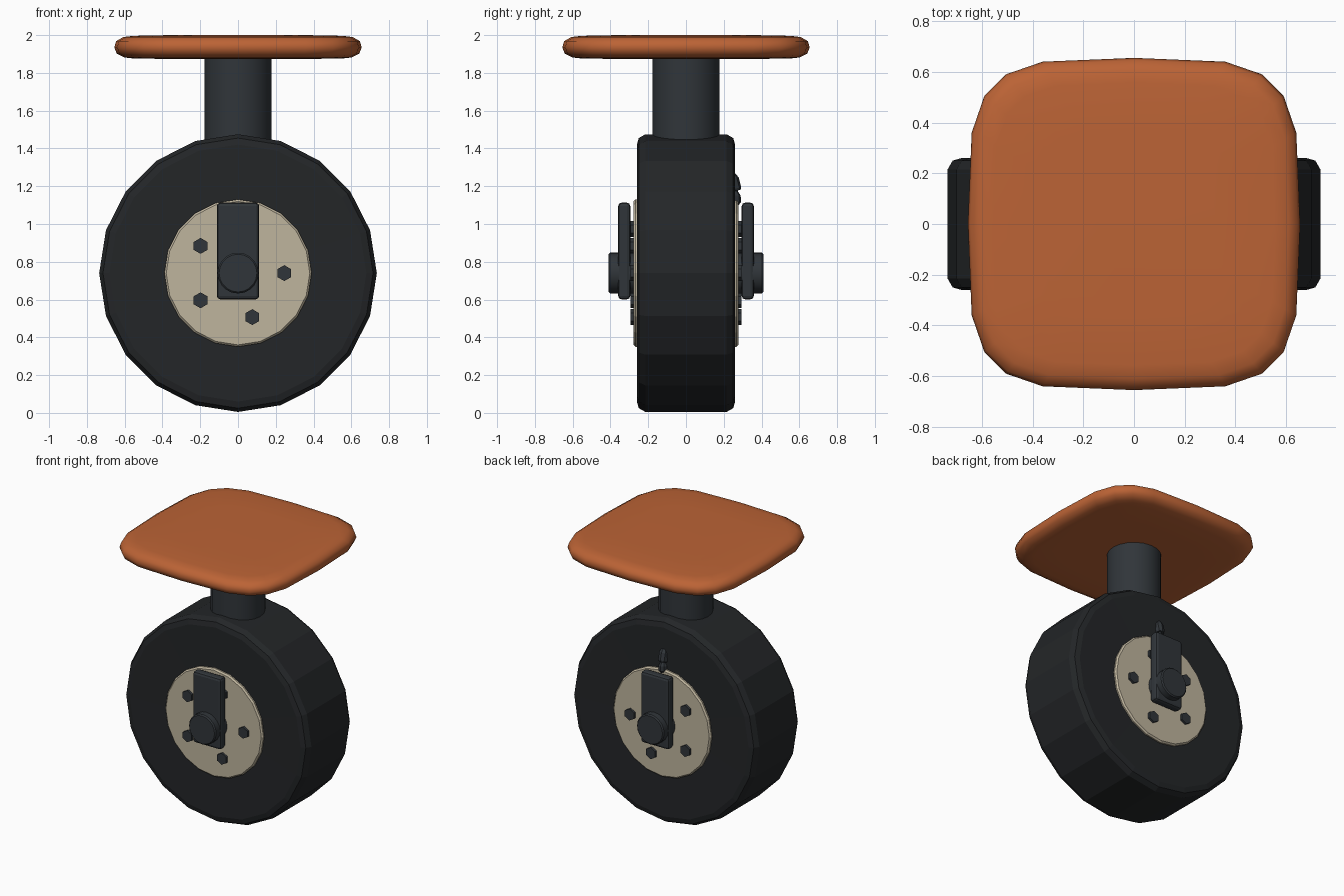
import bpy, bmesh, math
from mathutils import Matrix, Vector

if "Cube" in bpy.data.objects:
    bpy.data.objects.remove(bpy.data.objects["Cube"])

CZ = 0.74  # wheel centre height


def material(name, rgb):
    m = bpy.data.materials.new(name)
    m.diffuse_color = (*rgb, 1)
    m.use_nodes = True
    m.node_tree.nodes["Principled BSDF"].inputs["Base Color"].default_value = m.diffuse_color
    return m


ORANGE = material("orange paint", (0.50, 0.125, 0.036))
METAL = material("dark metal", (0.030, 0.036, 0.042))
RUBBER = material("rubber", (0.017, 0.019, 0.021))
CREAM = material("cream paint", (0.52, 0.46, 0.34))


def skin(name, loops, mat, smooth=None):
    """Bridge equal-length loops of points and cap both ends."""
    bm = bmesh.new()
    rings = [[bm.verts.new(p) for p in loop] for loop in loops]
    n = len(rings[0])
    for a, b in zip(rings, rings[1:]):
        for i in range(n):
            j = (i + 1) % n
            bm.faces.new((a[i], a[j], b[j], b[i]))
    bm.faces.new(rings[0])
    bm.faces.new(rings[-1])
    bmesh.ops.recalc_face_normals(bm, faces=bm.faces)
    me = bpy.data.meshes.new(name)
    bm.to_mesh(me)
    bm.free()
    me.materials.append(mat)
    ob = bpy.data.objects.new(name, me)
    bpy.context.collection.objects.link(ob)
    if smooth:
        bpy.ops.object.select_all(action='DESELECT')
        ob.select_set(True)
        bpy.context.view_layer.objects.active = ob
        bpy.ops.object.shade_smooth_by_angle(angle=math.radians(smooth))
    return ob


def lathe(name, profile, sides, mat, start, axis, smooth=None):
    """Revolve (radius, distance) points about an axis from start."""
    axis = Vector(axis).normalized()
    u = Vector((1, 0, 0))
    v = axis.cross(u)
    loops = []
    for r, d in profile:
        loops.append([Vector(start) + axis * d
                      + r * (u * math.sin(t) + v * math.cos(t))
                      for t in (2 * math.pi * i / sides for i in range(sides))])
    return skin(name, loops, mat, smooth)


def both(half):
    """Mirror a half profile to the other end."""
    return [(r, -d) for r, d in half] + [(r, d) for r, d in reversed(half)]


# mounting plate: rounded square in soft-edged layers
quarter = [(0.655, 0), (0.64, 0.36), (0.59, 0.505), (0.505, 0.59), (0.36, 0.64)]
outline = [Matrix.Rotation(k * math.pi / 2, 3, 'Z') @ Vector((x, y, 0))
           for k in range(4) for x, y in quarter]
layers = [(0.55, 1.874), (0.84, 1.876), (0.92, 1.882), (0.98, 1.902),
          (1.0, 1.935), (0.985, 1.968), (0.93, 1.989), (0.85, 1.996), (0.55, 2.0)]
skin("mounting_plate", [[(p.x * s, p.y * s, z) for p in outline]
                        for s, z in layers], ORANGE, 60)

# swivel post
lathe("swivel_post", [(0.178, 0), (0.178, 0.52)], 20, METAL,
      (0, 0, 1.38), (0, 0, 1), 30)

# tyre, hub and axle share the wheel axis
centre, Y = (0, 0, CZ), (0, 1, 0)
lathe("tyre", both([(0.37, 0.258), (0.68, 0.26), (0.715, 0.25), (0.735, 0.215)]),
      20, RUBBER, centre, Y)
lathe("hub", both([(0.38, 0.278), (0.39, 0.268)]), 20, CREAM, centre, Y)
lathe("axle", both([(0.10, 0.41), (0.108, 0.402)]), 20, METAL, centre, Y, 30)

for side, word in ((-1, "front"), (1, "back")):
    # fork arm plate
    bm = bmesh.new()
    bmesh.ops.create_cube(bm, size=1)
    bmesh.ops.scale(bm, vec=(0.224, 0.064, 0.512), verts=bm.verts)
    bmesh.ops.bevel(bm, geom=bm.edges[:], offset=0.018, segments=2,
                    affect='EDGES', profile=0.5)
    me = bpy.data.meshes.new(word + "_fork_arm")
    bm.to_mesh(me)
    bm.free()
    me.materials.append(METAL)
    arm = bpy.data.objects.new(word + "_fork_arm", me)
    arm.location = (0, side * 0.327, 0.857)
    bpy.context.collection.objects.link(arm)
    # hex bolts in a circle
    for i in range(5):
        a = i * math.tau / 5
        lathe(f"{word}_hub_bolt_{i + 1}", [(0.042, 0), (0.042, 0.035)], 6, METAL,
              (0.245 * math.cos(a), side * 0.26, CZ + 0.245 * math.sin(a)),
              (0, side, 0))

# air valve leaning against the back of the tyre
lathe("valve_stem", [(0.018, 0), (0.03, 0.015), (0.03, 0.05), (0.018, 0.07), (0.018, 0.10)],
      8, METAL, (0, 0.262, 1.10), (0, -0.05, 1))
lathe("valve_cap", [(0.028, 0), (0.034, 0.012), (0.034, 0.065), (0.022, 0.09)],
      8, METAL, (0, 0.262, 1.175), (0, -0.25, 1))
